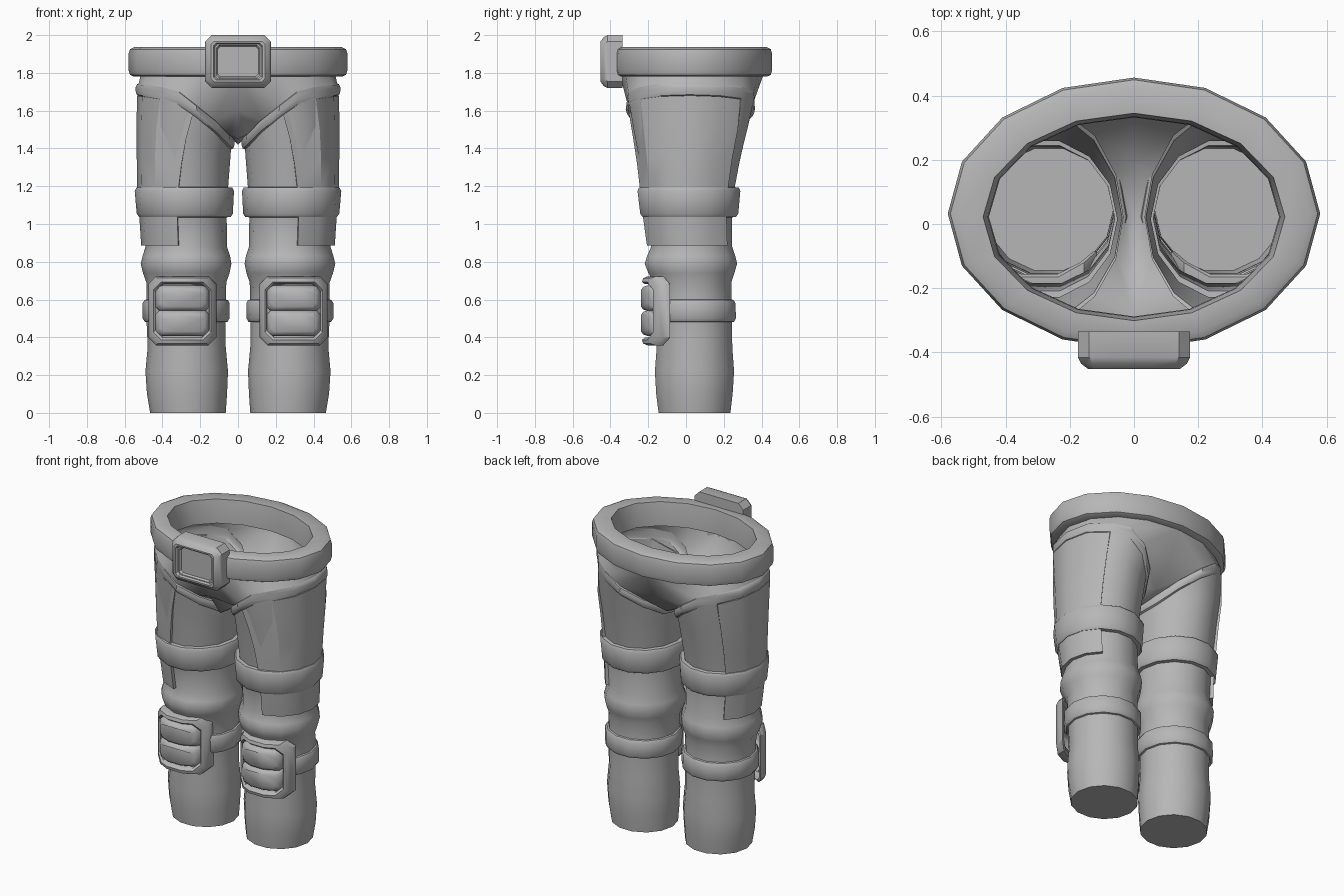
import bpy, bmesh, math

if "Cube" in bpy.data.objects:
    bpy.data.objects.remove(bpy.data.objects["Cube"])

grey = bpy.data.materials.new("plain grey")
grey.diffuse_color = (0.47, 0.47, 0.47, 1)
grey.use_nodes = True
grey.node_tree.nodes["Principled BSDF"].inputs["Base Color"].default_value = grey.diffuse_color


def loft(name, rings, closed=True, caps=(False, False), mirror=False, loop=False, angle=35, flip=False):
    """Skin a list of point rings into one object."""
    bm = bmesh.new()
    vs = [[bm.verts.new(p) for p in r] for r in rings]
    pairs = list(zip(vs, vs[1:])) + ([(vs[-1], vs[0])] if loop else [])
    for a, b in pairs:
        n = len(a)
        for i in range(n if closed else n - 1):
            j = (i + 1) % n
            bm.faces.new((a[i], a[j], b[j], b[i]))
    if caps[0]:
        bm.faces.new(vs[0][::-1])
    if caps[1]:
        bm.faces.new(vs[-1])
    if flip:
        bmesh.ops.reverse_faces(bm, faces=bm.faces)
    me = bpy.data.meshes.new(name)
    bm.to_mesh(me)
    bm.free()
    me.materials.append(grey)
    ob = bpy.data.objects.new(name, me)
    bpy.context.collection.objects.link(ob)
    bpy.ops.object.select_all(action='DESELECT')
    ob.select_set(True)
    bpy.context.view_layer.objects.active = ob
    bpy.ops.object.shade_smooth_by_angle(angle=math.radians(angle))
    if mirror:
        m = ob.modifiers.new("mirror", 'MIRROR')
        m.use_mirror_merge = True
        m.merge_threshold = 0.0005
    return ob


# Leg section by height: z, inner x, outer x, front y, back y
LEG = [(0, .065, .465, -.15, .24), (.10, .058, .482, -.163, .252), (.22, .053, .49, -.17, .26),
       (.35, .065, .478, -.16, .25), (.50, .065, .485, -.165, .25), (.69, .062, .485, -.175, .245),
       (.74, .045, .503, -.205, .262), (.79, .035, .515, -.225, .277), (.83, .042, .505, -.212, .267),
       (.88, .058, .49, -.19, .25), (1.04, .06, .503, -.215, .25), (1.2, .052, .517, -.235, .265),
       (1.38, .038, .522, -.26, .30), (1.55, .03, .525, -.295, .345), (1.75, .028, .525, -.35, .385)]
N = 14
TOP = [1.715, 1.71, 1.695, 1.67, 1.60, 1.52, 1.45, 1.43]  # leg opening height, outside to crotch


def top_z(i):
    i %= N
    return TOP[min(i, N - i)]


def leg(i, z, off=0):
    """Point on the leg surface at side i and height z, kept inside the belt oval."""
    for a, b in zip(LEG, LEG[1:]):
        if z <= b[0]:
            break
    t = (z - a[0]) / (b[0] - a[0])
    x0, x1, y0, y1 = (a[k] + (b[k] - a[k]) * t for k in range(1, 5))
    ang = 2 * math.pi * i / N
    x = (x0 + x1) / 2 + ((x1 - x0) / 2 + off) * math.cos(ang)
    y = (y0 + y1) / 2 + ((y1 - y0) / 2 + off) * math.sin(ang)
    r = math.hypot(x / .555, (y - .03) / .405)
    if r > 1:
        x, y = x / r, .03 + (y - .03) / r
    return (x, y, z)


def ring(z, off=0):
    return [leg(i, z, off) for i in range(N)]


def span(z0, z1):
    """Leg rings from z0 to z1."""
    return [ring(z) for z in [z0] + [r[0] for r in LEG if z0 < r[0] < z1] + [z1]]


def slanted(dz, off=0):
    return [leg(i, top_z(i) + dz, off) for i in range(N)]


def oval(i, rx, ry, z, cy=.03):
    a = 2 * math.pi * i / 16
    return (rx * math.cos(a), cy + ry * math.sin(a), z)


# Legs in sections between the straps
loft("lower_leg", span(0, .48), caps=(True, False), mirror=True, angle=40)
loft("knee", span(.60, 1.035), mirror=True, angle=40)
thigh = [ring(1.195)]
for t in (.35, .7, 1):
    thigh.append([leg(i, 1.195 + (top_z(i) - .035 - 1.195) * t) for i in range(N)])
loft("thigh", thigh, mirror=True, angle=40)

# Straps around thigh and knee
for name, z0, z1, off in (("thigh_strap", 1.035, 1.195, .032), ("knee_strap", .48, .60, .02)):
    prof = [(0, z0), (off - .01, z0 + .003), (off, z0 + .02), (off, z1 - .02),
            (off - .01, z1 - .003), (0, z1)]
    loft(name, [ring(z, o) for o, z in prof], mirror=True)

# Raised piping round each leg opening
section = [(0, -.035), (.012, -.03), (.017, -.012), (.017, .008), (.01, .024), (0, .03)]
loft("leg_piping", [slanted(dz, o) for o, dz in section], mirror=True)

# Pelvis from the leg openings to the belt
centre = [(0, .33, 1.62), (0, .20, 1.47), (0, .03, 1.42), (0, -.18, 1.45), (0, -.29, 1.60)]
hips = [oval(i, .515, .38, 1.79) for i in range(-4, 5)]
hips[0] = (0,) + hips[0][1:]
hips[-1] = (0,) + hips[-1][1:]
loft("pelvis", [slanted(.03), hips[4:] + centre + hips[:4]], mirror=True, angle=40)


# Outer thigh panel, its front edge leaning inwards towards the top
def panel_row(t, off):
    pts = [leg(i, .885 + (top_z(i) - .035 - .885) * t, off) for i in range(-4, 3)]
    w = .1 + .7 * t * t
    pts[1] = tuple(b + (a - b) * w for a, b in zip(pts[0], pts[1]))
    return pts[1:]


rows = [panel_row(0, 0)]
for t in (0, .2, .4, .6, .8, 1):
    rows.append(panel_row(t, .022 - .012 * t))
rows.append(panel_row(1, 0))
rows = [[a[0]] + r + [a[-1]] for r, a in
        zip(rows, [rows[0]] + [panel_row(t, 0) for t in (0, .2, .4, .6, .8, 1)] + [rows[-1]])]
loft("thigh_panel", rows, closed=False, mirror=True, angle=30)


def plate(cx, cz, w, h, y, cut, bend=0):
    """Cut-corner rectangle facing front, bent back towards its sides."""
    pts = [(-w, -h + cut), (-w + cut, -h), (-w / 3, -h), (w / 3, -h), (w - cut, -h), (w, -h + cut),
           (w, h - cut), (w - cut, h), (w / 3, h), (-w / 3, h), (-w + cut, h), (-w, h - cut)]
    return [(cx + px, y + bend * px * px, cz + pz) for px, pz in pts]


# Knee guard: frame with two cushions
KX, KZ = .295, .54
frame = [(.168, .170, -.165), (.180, .182, -.175), (.180, .182, -.215), (.170, .173, -.236),
         (.152, .153, -.240), (.143, .142, -.225), (.141, .140, -.19)]
loft("knee_frame", [plate(KX, KZ, w, h, y, .04, 2.8) for w, h, y in frame], mirror=True, angle=40)
for name, cz in (("upper_knee_cushion", .607), ("lower_knee_cushion", .475)):
    steps = [(.142, .067, -.18), (.142, .067, -.212), (.136, .06, -.232), (.118, .044, -.243)]
    loft(name, [plate(KX, cz, w, h, y, .02, 2.8) for w, h, y in steps],
         caps=(False, True), mirror=True, angle=50)

# Belt
prof = [(.452, .31, 1.785, .022), (.455, .312, 1.86, .022), (.47, .323, 1.935, .022),
        (.548, .395, 1.937, .031), (.572, .417, 1.925, .032), (.58, .424, 1.90, .032),
        (.58, .424, 1.815, .032), (.572, .417, 1.79, .032), (.55, .397, 1.78, .031)]
loft("belt", [[oval(i, rx, ry, z, cy) for i in range(16)] for rx, ry, z, cy in prof],
     loop=True, angle=40, flip=True)

# Belt buckle with a recessed centre
steps = [(.175, .14, -.335), (.175, .14, -.415), (.165, .13, -.435), (.142, .107, -.452),
         (.130, .098, -.452), (.122, .092, -.438), (.115, .087, -.438), (.108, .08, -.425)]
loft("buckle", [plate(0, 1.86, w, h, y, .035 if k < 3 else .015) for k, (w, h, y) in enumerate(steps)],
     caps=(True, True), angle=30)
